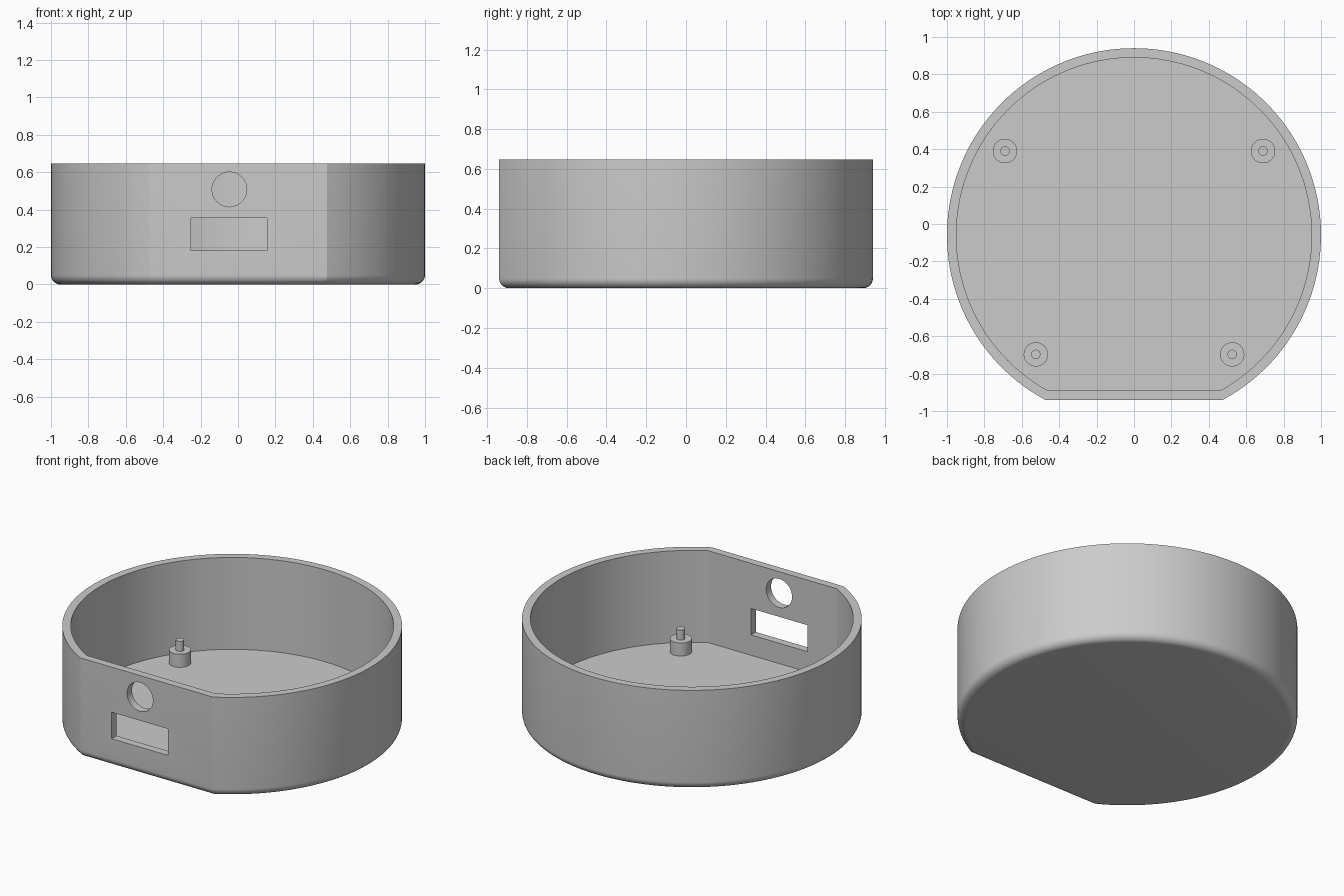
import bpy, bmesh, math
from mathutils import Matrix

CY = -0.06        # centre of the round wall
FLAT = 0.88       # distance from that centre to the flat front
WALL = 0.05
FLOOR = 0.05
HEIGHT = 0.647
STEPS = 112

if "Cube" in bpy.data.objects:
    bpy.data.objects.remove(bpy.data.objects["Cube"], do_unlink=True)

grey = bpy.data.materials.new("plain grey")
grey.use_nodes = True
colour = (0.6, 0.6, 0.6, 1)
grey.diffuse_color = colour
grey.node_tree.nodes["Principled BSDF"].inputs["Base Color"].default_value = colour


def add_object(name, bm):
    bmesh.ops.recalc_face_normals(bm, faces=bm.faces)
    mesh = bpy.data.meshes.new(name)
    bm.to_mesh(mesh)
    bm.free()
    mesh.materials.append(grey)
    obj = bpy.data.objects.new(name, mesh)
    bpy.context.collection.objects.link(obj)
    return obj


def activate(obj):
    bpy.ops.object.select_all(action="DESELECT")
    obj.select_set(True)
    bpy.context.view_layer.objects.active = obj


def smooth(obj):
    activate(obj)
    bpy.ops.object.shade_smooth_by_angle(angle=math.radians(20))


def outline(bm, inset, z):
    """Ring of a circle cut off by a straight front, moved inwards by inset."""
    r = 1 - inset
    half = math.acos((FLAT - inset) / r)
    start, sweep = -math.pi / 2 + half, 2 * (math.pi - half)
    angles = [start + sweep * i / STEPS for i in range(STEPS + 1)]
    return [bm.verts.new((r * math.cos(a), CY + r * math.sin(a), z)) for a in angles]


# Case: rounded bottom edge, outer wall, rim, inner wall and floor
bm = bmesh.new()
profile = []
for i in range(9):
    a = math.pi / 2 * i / 8
    profile.append((WALL * (1 - math.sin(a)), WALL * (1 - math.cos(a))))
profile += [(0, HEIGHT), (WALL, HEIGHT), (WALL, FLOOR)]
rings = [outline(bm, *p) for p in profile]
for low, high in zip(rings, rings[1:]):
    for i in range(len(low)):
        j = (i + 1) % len(low)
        bm.faces.new((low[i], low[j], high[j], high[i]))
bm.faces.new(rings[0])
bm.faces.new(rings[-1])
case = add_object("case", bm)

# Front openings: round hole and rectangular slot
bm = bmesh.new()
bmesh.ops.create_cone(bm, cap_ends=True, segments=48, radius1=0.093, radius2=0.093, depth=0.3,
                      matrix=Matrix.Translation((-0.046, -0.92, 0.508)) @ Matrix.Rotation(math.pi / 2, 4, "X"))
hole = add_object("round_hole_cutter", bm)
bm = bmesh.new()
bmesh.ops.create_cube(bm, size=1, matrix=Matrix.Translation((-0.047, -0.92, 0.268))
                      @ Matrix.Diagonal((0.406, 0.3, 0.172, 1)))
slot = add_object("slot_cutter", bm)
for cutter in (hole, slot):
    cutter.hide_render = True
    cut = case.modifiers.new("opening", "BOOLEAN")
    cut.operation, cut.solver, cut.object = "DIFFERENCE", "EXACT", cutter
    activate(case)
    bpy.ops.object.modifier_apply(modifier=cut.name)
    bpy.data.objects.remove(cutter, do_unlink=True)
smooth(case)


# Mounting posts: wide base with a thin locating pin
def post(name, x, y):
    bm = bmesh.new()
    levels = [(0.065, FLOOR), (0.065, 0.135), (0.025, 0.135), (0.025, 0.2)]
    rings = [[bm.verts.new((x + r * math.cos(math.tau * i / 32), y + r * math.sin(math.tau * i / 32), z))
              for i in range(32)] for r, z in levels]
    for low, high in zip(rings, rings[1:]):
        for i in range(32):
            j = (i + 1) % 32
            bm.faces.new((low[i], low[j], high[j], high[i]))
    bm.faces.new(rings[0])
    bm.faces.new(rings[-1])
    smooth(add_object(name, bm))


for side, sign in (("left", 1), ("right", -1)):
    post("back_" + side + "_post", sign * 0.69, 0.39)
    post("front_" + side + "_post", sign * 0.525, -0.697)
